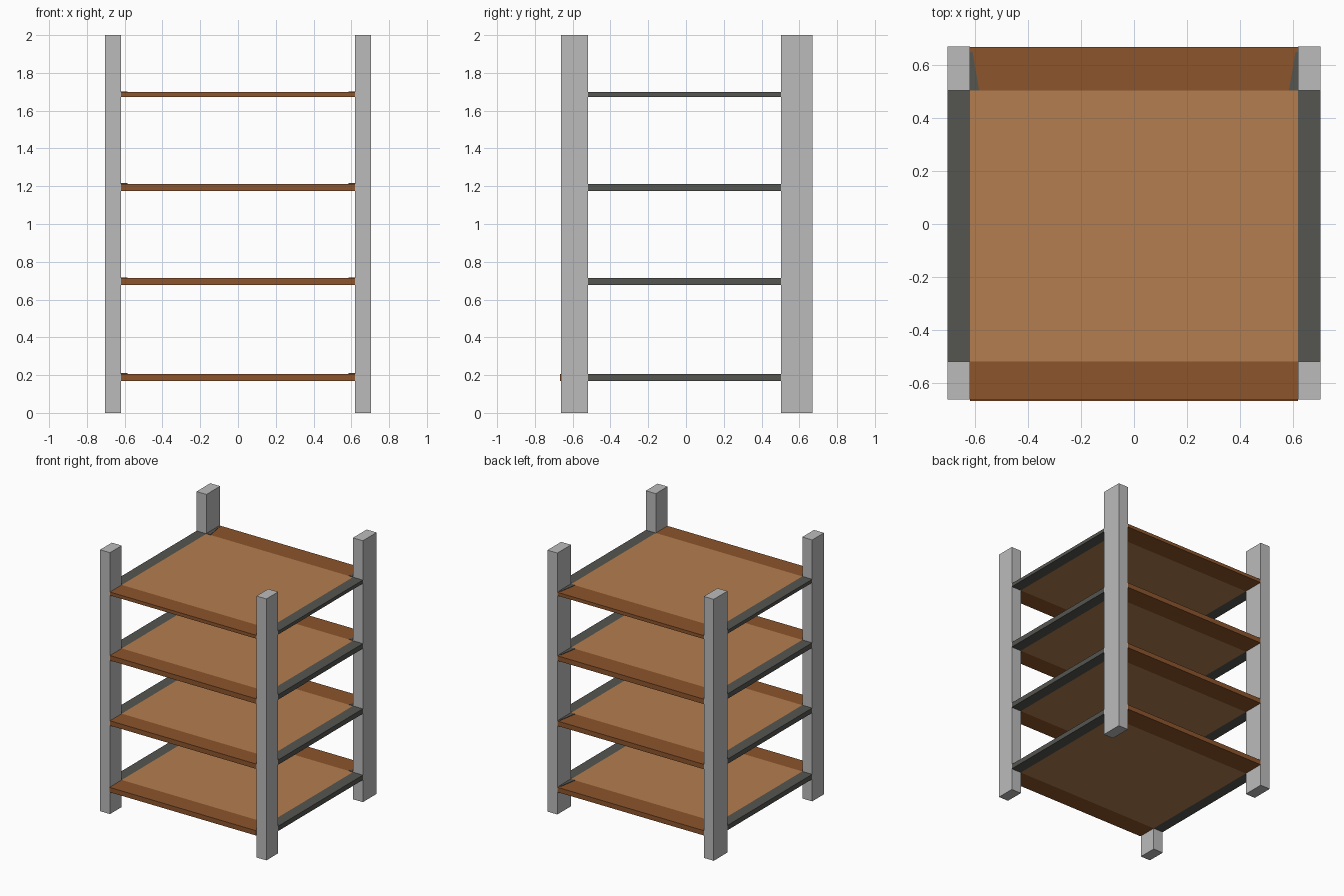
import bpy
import bmesh

cube = bpy.data.objects.get("Cube")
if cube:
    bpy.data.objects.remove(cube, do_unlink=True)


def material(name, rgb):
    m = bpy.data.materials.new(name)
    m.use_nodes = True
    m.diffuse_color = (*rgb, 1)
    m.node_tree.nodes["Principled BSDF"].inputs["Base Color"].default_value = (*rgb, 1)
    return m


post_grey = material("light grey metal", (0.50, 0.50, 0.50))
rail_grey = material("dark grey metal", (0.09, 0.092, 0.082))
panel_wood = material("light wood", (0.45, 0.205, 0.08))
edge_wood = material("dark wood", (0.265, 0.09, 0.025))


def prism(name, outline, z0, z1, mat):
    """Extrude a flat outline from z0 up to z1."""
    bm = bmesh.new()
    base = bm.faces.new([bm.verts.new((x, y, z0)) for x, y in outline])
    top = bmesh.ops.extrude_face_region(bm, geom=[base])["geom"]
    bmesh.ops.translate(bm, vec=(0, 0, z1 - z0),
                        verts=[v for v in top if isinstance(v, bmesh.types.BMVert)])
    bmesh.ops.recalc_face_normals(bm, faces=bm.faces)
    mesh = bpy.data.meshes.new(name)
    bm.to_mesh(mesh)
    bm.free()
    mesh.materials.append(mat)
    obj = bpy.data.objects.new(name, mesh)
    bpy.context.collection.objects.link(obj)
    return obj


def box(name, x0, x1, y0, y1, z0, z1, mat):
    return prism(name, [(x0, y0), (x1, y0), (x1, y1), (x0, y1)], z0, z1, mat)


INNER, OUTER = 0.62, 0.704
FRONT, FRONT_IN = -0.662, -0.52
BACK_IN, BACK = 0.504, 0.67
SIDES = (("left", 1), ("right", -1))

# Four corner posts
for side, s in SIDES:
    box(f"front_{side}_post", s * INNER, s * OUTER, FRONT, FRONT_IN, 0, 2, post_grey)
    box(f"back_{side}_post", s * INNER, s * OUTER, BACK_IN, BACK, 0, 2, post_grey)

# Four shelves, each a panel with wooden edges and metal side rails
levels = [(0.17, 0.207), (0.677, 0.714), (1.175, 1.213), (1.673, 1.699)]
for i, (z0, z1) in enumerate(levels, 1):
    box(f"shelf_{i}_panel", -INNER, INNER, FRONT_IN, BACK_IN, z0, z1, panel_wood)
    lip = FRONT - 0.006 if i == 1 else FRONT
    box(f"shelf_{i}_front_edge", -INNER, INNER, lip, FRONT_IN, z0, z1, edge_wood)
    box(f"shelf_{i}_back_edge", -INNER, INNER, BACK_IN, BACK - 0.002, z0, z1, edge_wood)
    for side, s in SIDES:
        box(f"shelf_{i}_{side}_rail", s * INNER, s * OUTER, FRONT_IN, BACK_IN, z0, z1, rail_grey)
        # Tapered bracket at the back corner
        prism(f"shelf_{i}_{side}_bracket",
              [(s * INNER, BACK_IN), (s * 0.585, BACK_IN), (s * 0.61, 0.65), (s * INNER, 0.65)],
              z1, z1 + 0.003, rail_grey)
